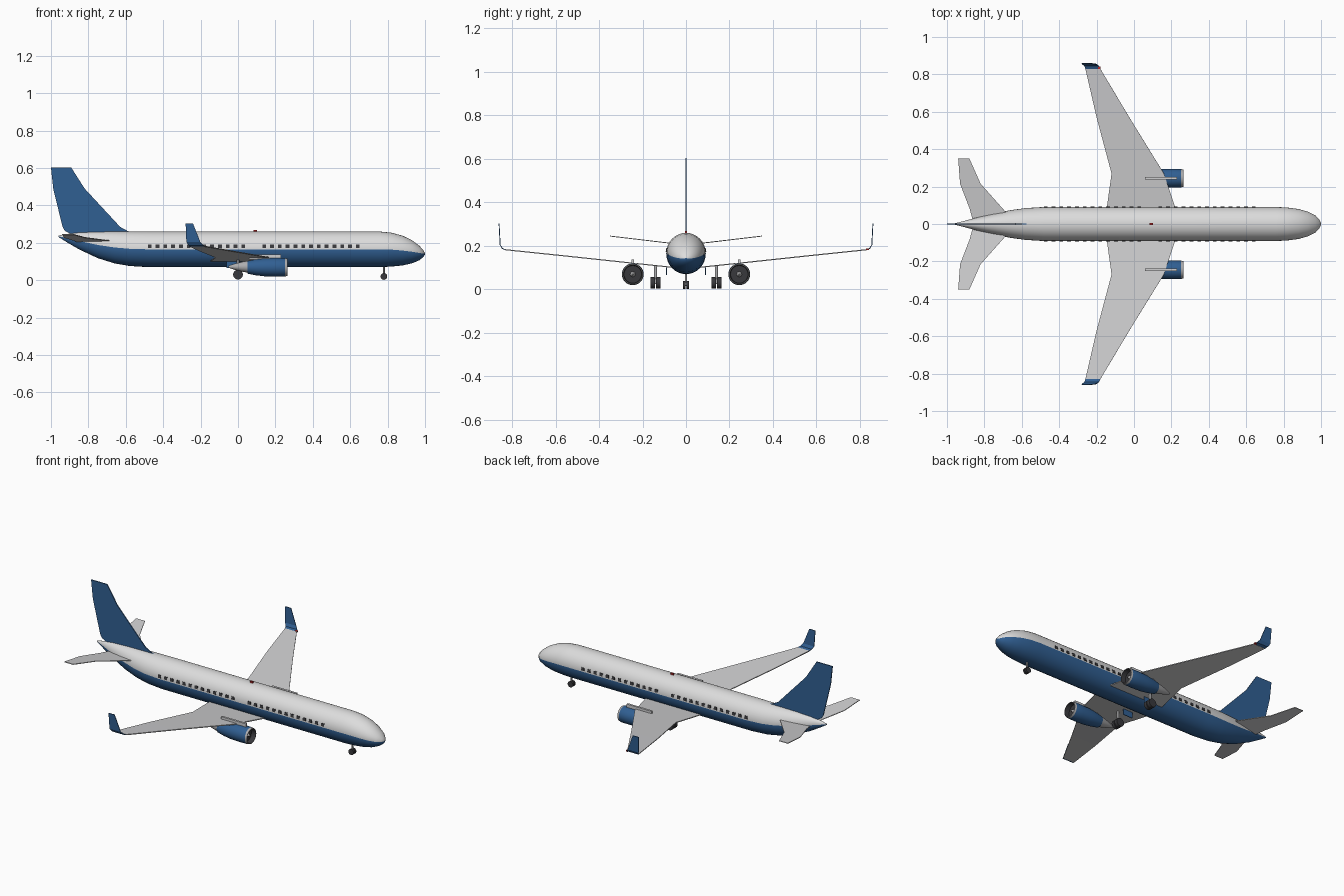
import bpy, bmesh, math
from mathutils import Vector, Matrix

if "Cube" in bpy.data.objects:
    bpy.data.objects.remove(bpy.data.objects["Cube"])


def material(name, r, g, b):
    m = bpy.data.materials.new(name)
    m.use_nodes = True
    m.diffuse_color = (r, g, b, 1)
    m.node_tree.nodes["Principled BSDF"].inputs["Base Color"].default_value = (r, g, b, 1)
    return m


WHITE = material("white paint", 0.72, 0.72, 0.72)
BLUE = material("blue paint", 0.03, 0.115, 0.29)
GREY = material("wing grey", 0.62, 0.62, 0.63)
METAL = material("bare metal", 0.42, 0.42, 0.43)
DARK = material("dark rubber", 0.04, 0.04, 0.045)
RED = material("red lamp", 0.5, 0.02, 0.02)


def finish(name, bm, mats, smooth=None):
    bmesh.ops.recalc_face_normals(bm, faces=bm.faces)
    mesh = bpy.data.meshes.new(name)
    bm.to_mesh(mesh)
    bm.free()
    for m in mats:
        mesh.materials.append(m)
    ob = bpy.data.objects.new(name, mesh)
    bpy.context.collection.objects.link(ob)
    if smooth:
        bpy.ops.object.select_all(action="DESELECT")
        ob.select_set(True)
        bpy.context.view_layer.objects.active = ob
        bpy.ops.object.shade_smooth_by_angle(angle=math.radians(smooth))
    return ob


def tube(name, rings, mats, y=0, sides=32, rule=None):
    """Loft along x; each ring is (x, centre z, half width, half height)."""
    bm = bmesh.new()
    loops = []
    for x, z, w, h in rings:
        angles = [2 * math.pi * i / sides for i in range(sides)]
        loops.append([bm.verts.new((x, y + w * math.cos(a), z + h * math.sin(a))) for a in angles])
    for k, (a, b) in enumerate(zip(loops, loops[1:])):
        for i in range(sides):
            j = (i + 1) % sides
            f = bm.faces.new((a[i], a[j], b[j], b[i]))
            f.material_index = rule(k, i) if rule else 0
    for k, loop in ((0, loops[0]), (len(loops) - 2, loops[-1])):
        bm.faces.new(loop).material_index = rule(k, sides - 1) if rule else 0
    return finish(name, bm, mats, 40)


def sheet(name, sections, mat, thick=0.004, side=1):
    """Thin surface through sections of (leading x, trailing x, y, z)."""
    bm = bmesh.new()
    pairs = [(bm.verts.new((le, side * y, z)), bm.verts.new((te, side * y, z)))
             for le, te, y, z in sections]
    for (a, b), (c, d) in zip(pairs, pairs[1:]):
        bm.faces.new((a, b, d, c))
    ob = finish(name, bm, [mat])
    mod = ob.modifiers.new("thickness", "SOLIDIFY")
    mod.thickness = thick
    mod.offset = 0
    return ob


def boxes(name, centres, size, mat, tilt=0):
    bm = bmesh.new()
    for c in centres:
        turn = Matrix.Rotation(tilt if c[1] > 0 else -tilt, 4, "X")
        bmesh.ops.create_cube(bm, size=1, matrix=Matrix.Translation(c) @ turn @ Matrix.Diagonal((*size, 1)))
    return finish(name, bm, [mat])


def wheels(name, centres, radius, width):
    bm = bmesh.new()
    for c in centres:
        bmesh.ops.create_cone(bm, cap_ends=True, segments=24, radius1=radius, radius2=radius, depth=width,
                              matrix=Matrix.Translation(c) @ Matrix.Rotation(math.pi / 2, 4, "X"))
    return finish(name, bm, [DARK], 40)


def rod(name, a, b, radius, mat):
    a, b = Vector(a), Vector(b)
    bm = bmesh.new()
    turn = (b - a).to_track_quat("Z", "Y").to_matrix().to_4x4()
    bmesh.ops.create_cone(bm, cap_ends=True, segments=12, radius1=radius, radius2=radius,
                          depth=(b - a).length, matrix=Matrix.Translation((a + b) / 2) @ turn)
    return finish(name, bm, [mat], 40)


# Fuselage stations: x, bottom, top, half width; lower half of each ring is blue
stations = [(-0.96, 0.231, 0.238, 0.003), (-0.91, 0.2, 0.248, 0.016), (-0.85, 0.165, 0.255, 0.032),
            (-0.75, 0.118, 0.259, 0.056), (-0.66, 0.09, 0.26, 0.074), (-0.58, 0.076, 0.26, 0.085),
            (-0.48, 0.07, 0.26, 0.091), (0.76, 0.07, 0.26, 0.091), (0.82, 0.073, 0.254, 0.088),
            (0.88, 0.079, 0.238, 0.08), (0.93, 0.09, 0.214, 0.066), (0.97, 0.107, 0.184, 0.046),
            (0.99, 0.123, 0.161, 0.025), (1.0, 0.138, 0.145, 0.004)]
tube("fuselage", [(x, (lo + hi) / 2, w, (hi - lo) / 2) for x, lo, hi, w in stations],
     [WHITE, BLUE], rule=lambda k, i: int(i >= 16))

# Cabin windows in two groups on each side
xs = [start + 0.0417 * i for start in (-0.472, 0.14) for i in range(13)]
for label, s in (("left", 1), ("right", -1)):
    boxes("windows_" + label, [(x, s * 0.0895, 0.181) for x in xs], (0.02, 0.005, 0.018), DARK, 0.17)

# Tail fin with a short fillet at its root
sheet("tail_fin", [(-0.53, -0.9, 0, 0.25), (-0.59, -0.925, 0, 0.263), (-0.63, -0.938, 0, 0.285),
                   (-0.82, -0.988, 0, 0.49), (-0.892, -1.0, 0, 0.603)], BLUE, 0.006)

# Roof beacon
boxes("roof_beacon", [(0.093, 0, 0.263)], (0.018, 0.01, 0.012), RED)

for label, s in (("left", 1), ("right", -1)):
    # Flying surfaces
    sheet("wing_" + label, [(0.235, -0.15, 0.05, 0.1), (0.22, -0.145, 0.09, 0.104), (0.16, -0.12, 0.27, 0.123),
                            (-0.025, -0.2, 0.57, 0.155), (-0.18, -0.26, 0.83, 0.182)], GREY, 0.005, s)
    sheet("winglet_" + label, [(-0.18, -0.26, 0.83, 0.182), (-0.188, -0.265, 0.845, 0.188),
                               (-0.202, -0.276, 0.855, 0.205), (-0.24, -0.28, 0.86, 0.302)], BLUE, 0.004, s)
    sheet("tailplane_" + label, [(-0.66, -0.865, 0.03, 0.207), (-0.7, -0.878, 0.08, 0.213),
                                 (-0.82, -0.93, 0.215, 0.229), (-0.88, -0.94, 0.35, 0.245)], GREY, 0.004, s)

    # Engine: nacelle with metal lip and dark intake, fan hub, nozzle and pylon
    y = s * 0.245
    shell = [(0.05, 0.034), (0.09, 0.042), (0.14, 0.048), (0.2, 0.05), (0.252, 0.049),
             (0.264, 0.046), (0.264, 0.043), (0.235, 0.04)]
    tube("engine_" + label, [(x, 0.069, r, r) for x, r in shell], [BLUE, METAL, DARK], y,
         rule=lambda k, i: 0 if k < 4 else 1 if k < 6 else 2)
    tube("fan_hub_" + label, [(0.235, 0.069, 0.012, 0.012), (0.256, 0.069, 0.002, 0.002)], [METAL], y, 16)
    tube("exhaust_nozzle_" + label, [(x, 0.072, r, r) for x, r in
                                     ((0.055, 0.032), (0.02, 0.026), (-0.015, 0.017), (-0.05, 0.006))],
         [METAL], y, 24)
    boxes("pylon_" + label, [(0.145, y, 0.125)], (0.17, 0.013, 0.026), GREY)

    # Main landing gear and its door
    wheels("main_wheels_" + label, [(0, s * 0.128, 0.03), (0, s * 0.153, 0.03)], 0.026, 0.02)
    rod("main_axle_" + label, (0, s * 0.12, 0.03), (0, s * 0.16, 0.03), 0.006, METAL)
    rod("main_strut_" + label, (0, s * 0.14, 0.03), (0, s * 0.14, 0.108), 0.007, METAL)
    boxes("gear_door_" + label, [(-0.03, s * 0.09, 0.083)], (0.065, 0.004, 0.036), BLUE)

# Nose landing gear
wheels("nose_wheels", [(0.78, 0.008, 0.02), (0.78, -0.008, 0.02)], 0.018, 0.01)
rod("nose_strut", (0.78, 0, 0.02), (0.78, 0, 0.085), 0.005, METAL)
rod("nose_axle", (0.78, -0.01, 0.02), (0.78, 0.01, 0.02), 0.004, METAL)

# Left wing tip lamp
boxes("wing_tip_lamp", [(-0.185, 0.835, 0.184)], (0.014, 0.012, 0.008), RED)
